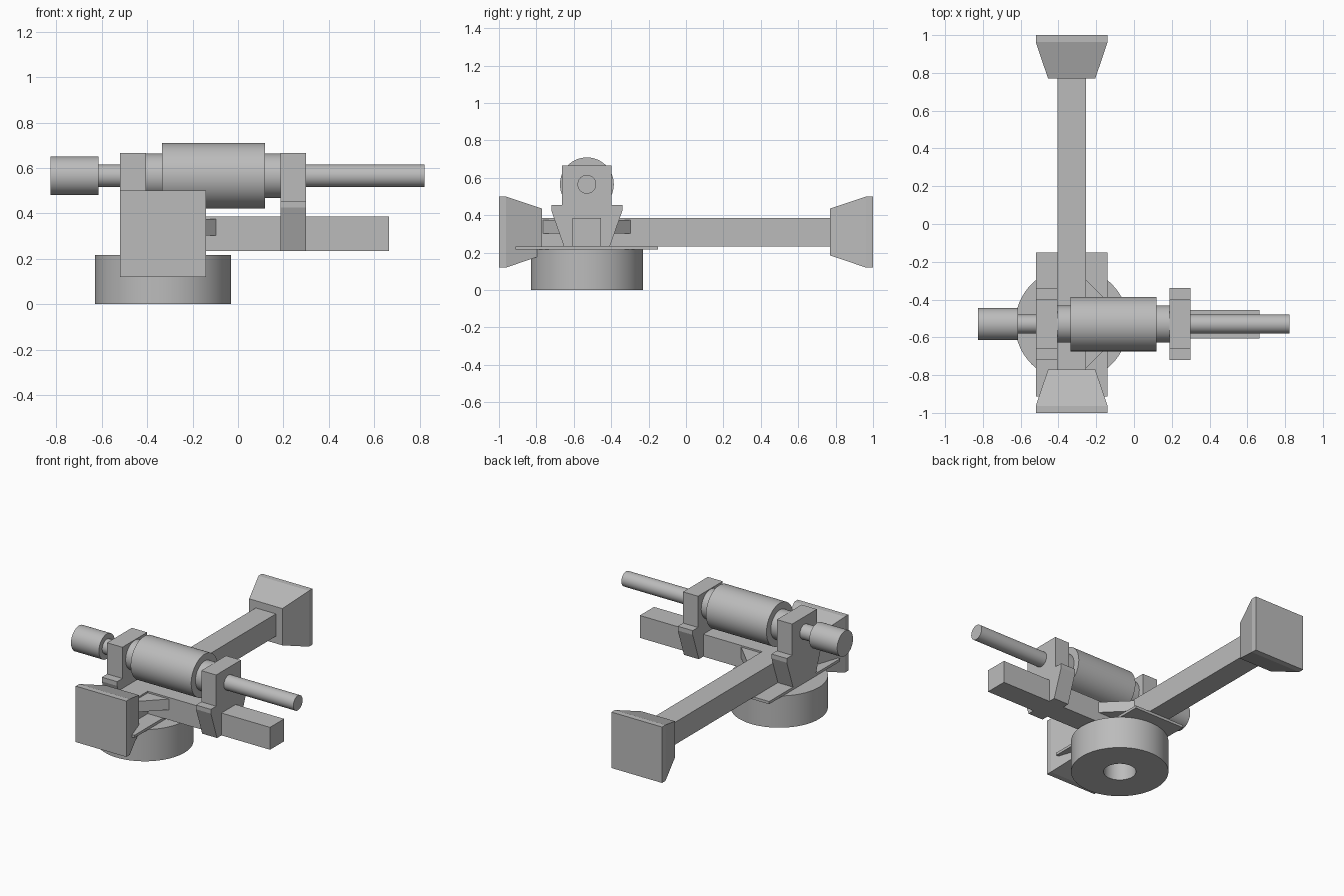
import bpy
import bmesh
import math
from mathutils import Matrix, Vector

cube = bpy.data.objects.get("Cube")
if cube:
    bpy.data.objects.remove(cube, do_unlink=True)

# One plain grey for the whole assembly
GREY = (0.5, 0.5, 0.5, 1)
grey = bpy.data.materials.new("plain grey")
grey.use_nodes = True
grey.diffuse_color = GREY
grey.node_tree.nodes["Principled BSDF"].inputs["Base Color"].default_value = GREY

BEAM_X = -0.33      # centre line of the long beam
AXIS_Y = -0.53      # centre line of the shaft and cross beam
AXIS_Z = 0.565
BEAM_Z = 0.31
HALF = 0.076        # half thickness of the beams


def finish(name, bm, smooth=False):
    bmesh.ops.recalc_face_normals(bm, faces=bm.faces)
    mesh = bpy.data.meshes.new(name)
    bm.to_mesh(mesh)
    bm.free()
    mesh.materials.append(grey)
    obj = bpy.data.objects.new(name, mesh)
    bpy.context.collection.objects.link(obj)
    if smooth:
        bpy.ops.object.select_all(action='DESELECT')
        obj.select_set(True)
        bpy.context.view_layer.objects.active = obj
        bpy.ops.object.shade_smooth_by_angle(angle=math.radians(35))
    return obj


def box(name, low, high):
    bm = bmesh.new()
    low, high = Vector(low), Vector(high)
    bmesh.ops.create_cube(bm, size=1, matrix=Matrix.Translation((low + high) / 2)
                          @ Matrix.Diagonal((high - low).to_4d()))
    return finish(name, bm)


def prism(name, points, offset):
    """Extrude a flat outline along an offset vector."""
    bm = bmesh.new()
    face = bm.faces.new([bm.verts.new(p) for p in points])
    new = bmesh.ops.extrude_face_region(bm, geom=[face])["geom"]
    bmesh.ops.translate(bm, vec=offset, verts=[v for v in new if isinstance(v, bmesh.types.BMVert)])
    return finish(name, bm)


def lathe(name, profile, closed, matrix, steps=64):
    """Spin (radius, height) points about local z, then place the result."""
    bm = bmesh.new()
    verts = [bm.verts.new((r, 0, h)) for r, h in profile]
    edges = [bm.edges.new(pair) for pair in zip(verts, verts[1:])]
    if closed:
        edges.append(bm.edges.new((verts[-1], verts[0])))
    bmesh.ops.spin(bm, geom=verts + edges, axis=(0, 0, 1), cent=(0, 0, 0),
                   angle=math.tau, steps=steps)
    bmesh.ops.remove_doubles(bm, verts=bm.verts, dist=0.0001)
    bm.transform(matrix)
    return finish(name, bm, smooth=True)


# Round base with a central bore
lathe("round_base", [(0.1, 0), (0.3, 0), (0.3, 0.216), (0.1, 0.216)], True,
      Matrix.Translation((BEAM_X, AXIS_Y, 0)))

# Mounting plate and the two crossing beams
box("mounting_plate", (-0.52, -0.912, 0.216), (-0.14, -0.15, 0.234))
box("long_beam", (BEAM_X - HALF, -0.78, 0.234), (BEAM_X + HALF, 0.78, 0.386))
box("cross_beam", (BEAM_X, AXIS_Y - HALF, 0.234), (0.665, AXIS_Y + HALF, 0.386))

# Triangular gussets in the corners between the beams
for label, side in (("front", -1), ("back", 1)):
    x, y = BEAM_X + HALF, AXIS_Y + side * HALF
    prism(label + "_gusset",
          [(x, y, 0.302), (x + 0.158, y, 0.302), (x, y + side * 0.158, 0.302)],
          (0, 0, 0.073))

# Flared end pads: a thin square slab tapering to the beam
for label, side in (("front", -1), ("back", 1)):
    bm = bmesh.new()
    rings = []
    for y, h in ((0.77, 0.125), (0.963, 0.19), (1.0, 0.19)):
        rings.append([bm.verts.new((BEAM_X + sx * h, side * y, BEAM_Z + sz * h))
                      for sx, sz in ((-1, -1), (1, -1), (1, 1), (-1, 1))])
    for a, b in zip(rings, rings[1:]):
        for i in range(4):
            j = (i + 1) % 4
            bm.faces.new((a[i], a[j], b[j], b[i]))
    bm.faces.new(rings[0])
    bm.faces.new(rings[-1])
    finish(label + "_end_pad", bm)

# Shouldered brackets holding the shaft
half_outline = [(0.123, 0.234), (0.19, 0.425), (0.19, 0.454), (0.133, 0.454), (0.133, 0.666)]
outline = half_outline + [(-y, z) for y, z in reversed(half_outline)]
for label, x0, x1 in (("right", -0.52, -0.405), ("left", 0.188, 0.3)):
    prism(label + "_bracket", [(x0, AXIS_Y + y, z) for y, z in outline], (x1 - x0, 0, 0))

# Stepped shaft: end cap, rod, collars and main drum
along_x = Matrix.Translation((0, AXIS_Y, AXIS_Z)) @ Matrix.Rotation(math.pi / 2, 4, 'Y')
for name, radius, start, end in (("end_cap", 0.085, -0.825, -0.615),
                                 ("shaft_rod", 0.05, -0.63, 0.822),
                                 ("shaft_collar", 0.098, -0.41, 0.19),
                                 ("main_drum", 0.144, -0.335, 0.12)):
    lathe(name, [(0, start), (radius, start), (radius, end), (0, end)], False, along_x)
